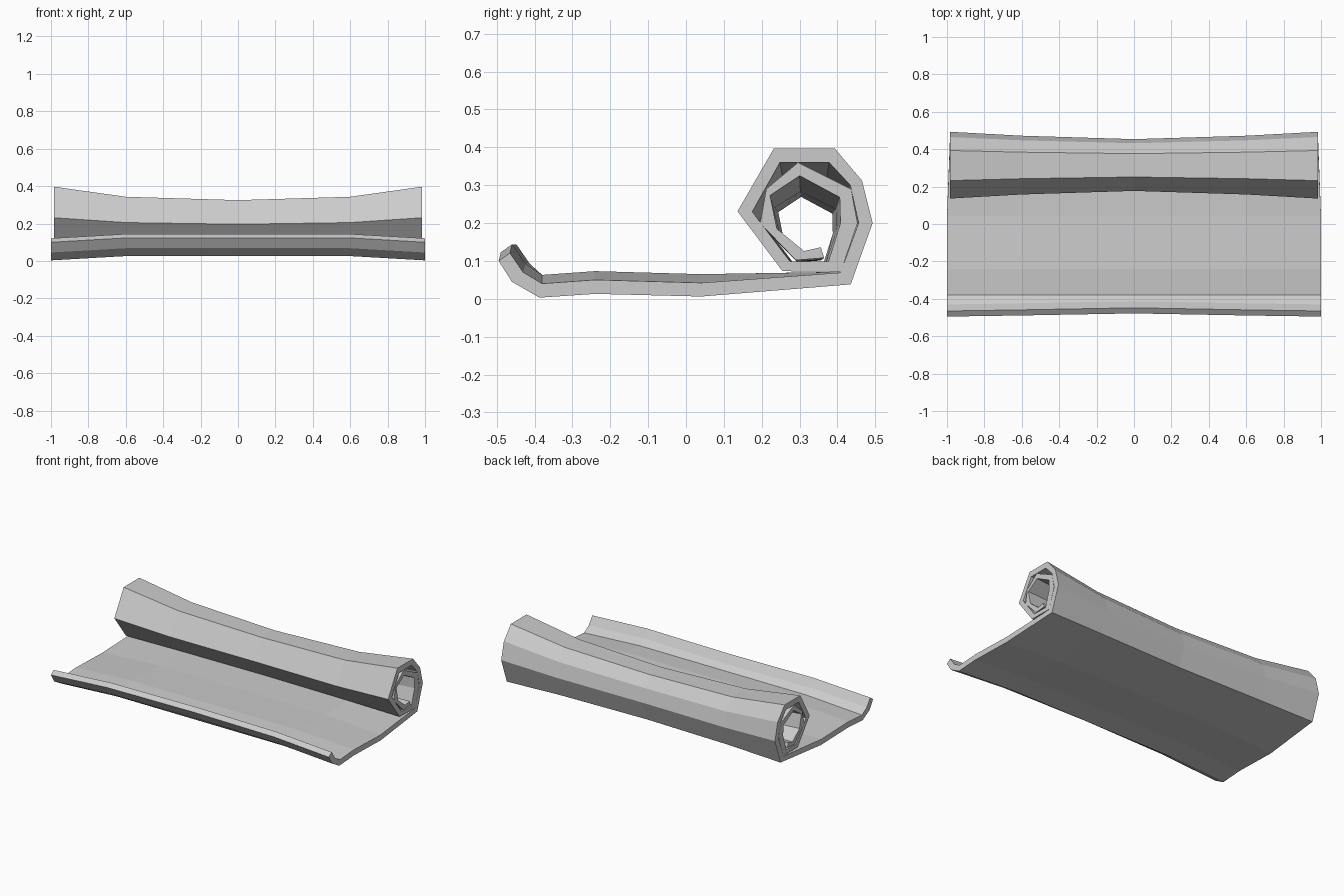
import bpy, bmesh

# Sheet cross-section (y, z) at the ends: outer side and inner side, front lip to spiral core
outer = [(-.495, .10), (-.46, .045), (-.387, .003), (-.24, .013), (.04, .006),
         (.435, .038), (.493, .20), (.465, .312), (.393, .397), (.232, .397), (.136, .231),
         (.255, .073), (.409, .071), (.453, .20), (.436, .29), (.296, .36), (.212, .29),
         (.196, .20), (.29, .102), (.365, .108)]
inner = [(-.465, .121), (-.43, .07), (-.38, .04), (-.24, .05), (.04, .042),
         (.408, .069), (.456, .20), (.434, .30), (.378, .36), (.248, .36), (.175, .23),
         (.275, .098), (.376, .098), (.408, .20), (.406, .268), (.30, .325), (.222, .273),
         (.24, .185), (.312, .126), (.356, .136)]
ROLL_START = 5

# Stations along the width: x, lift of the flat part, lip shift, roll scale y / z, roll top z
stations = [(-1, 0, 0, 1, 1, .397), (-.6, .023, .006, .88, .83, .343),
            (0, .023, .017, .775, .775, .325),
            (.6, .023, .006, .88, .83, .343), (1, 0, 0, 1, 1, .397)]


def place(i, p, s):
    x, lift, shift, sy, sz, top = s
    y, z = p
    if i >= ROLL_START:
        return (x * (.985 if abs(x) == 1 else 1), .318 + (y - .318) * sy, top + (z - .397) * sz)
    return (x, y + (shift if y < -.4 else 0), z + lift)


bm = bmesh.new()
n = len(outer)
rows = []
for s in stations:
    a = [bm.verts.new(place(i, p, s)) for i, p in enumerate(outer)]
    b = [bm.verts.new(place(i, p, s)) for i, p in enumerate(inner)]
    rows.append(a + b[::-1])

# Long surfaces of the sheet
for r, q in zip(rows, rows[1:]):
    for i in range(2 * n):
        j = (i + 1) % (2 * n)
        bm.faces.new((r[i], r[j], q[j], q[i]))

# End caps as strips of quads
for r in (rows[0], rows[-1]):
    for i in range(n - 1):
        bm.faces.new((r[i], r[i + 1], r[2 * n - 2 - i], r[2 * n - 1 - i]))

bmesh.ops.recalc_face_normals(bm, faces=bm.faces)
mesh = bpy.data.meshes.new("rolled_scroll")
bm.to_mesh(mesh)
bm.free()
bpy.context.collection.objects.link(bpy.data.objects.new("rolled_scroll", mesh))
